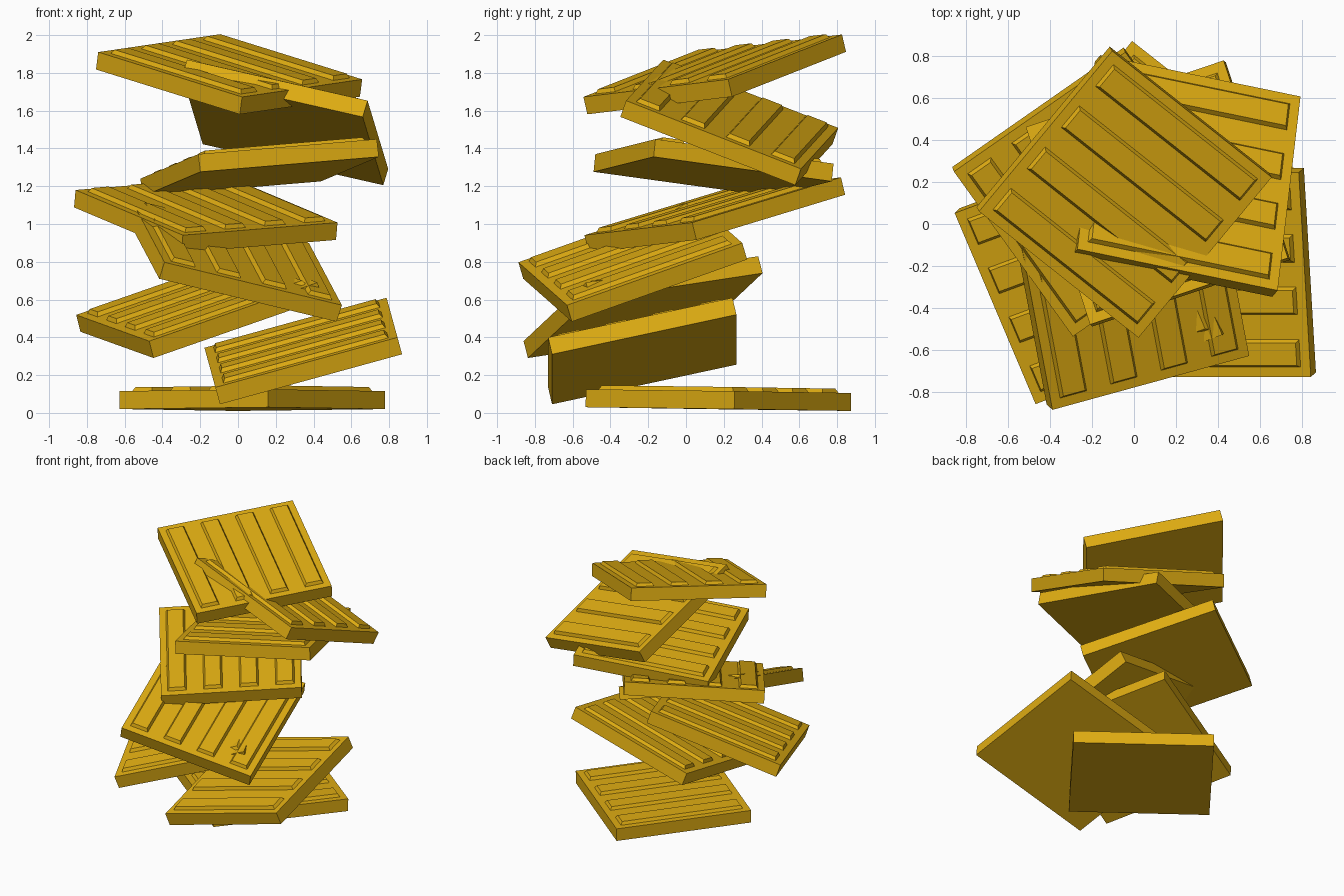
import bpy
import bmesh
from mathutils import Matrix, Vector

cube = bpy.data.objects.get("Cube")
if cube:
    bpy.data.objects.remove(cube, do_unlink=True)

# Single golden yellow material
yellow = bpy.data.materials.new("golden_yellow")
yellow.use_nodes = True
colour = (0.73, 0.41, 0.006, 1.0)
yellow.diffuse_color = colour
shader = next(n for n in yellow.node_tree.nodes if n.type == 'BSDF_PRINCIPLED')
shader.inputs["Base Color"].default_value = colour
shader.inputs["Roughness"].default_value = 0.8

SIDE = 1.0
THICK = 0.095
BAR_COUNT = 4
BAR_FIRST = 0.115
BAR_LENGTH = 0.91
BAR_WIDTH = 0.14
BAR_HEIGHT = 0.022
TAPER = 0.015


def add_block(bm, centre, length, width, low, high, taper=0.0):
    """Box along x whose top shrinks by the taper on every side."""
    made = bmesh.ops.create_cube(bm, size=1.0)
    for v in made["verts"]:
        top = v.co.z > 0
        inset = 2 * taper if top else 0.0
        v.co = Vector((centre[0] + v.co.x * (length - inset),
                       centre[1] + v.co.y * (width - inset),
                       high if top else low))


# Shared tile mesh: square slab with four raised guide bars, slab top at local zero
bm = bmesh.new()
middle = SIDE / 2
add_block(bm, (middle, middle), SIDE, SIDE, -THICK, 0.0)
pitch = (SIDE - 2 * BAR_FIRST) / (BAR_COUNT - 1)
for i in range(BAR_COUNT):
    add_block(bm, (middle, BAR_FIRST + i * pitch), BAR_LENGTH, BAR_WIDTH,
              -0.004, BAR_HEIGHT, TAPER)
tile_mesh = bpy.data.meshes.new("paving_tile")
bm.to_mesh(tile_mesh)
bm.free()
tile_mesh.materials.append(yellow)


def place_tile(name, corner, along, across):
    """Put a tile by one top corner, its bar direction and its cross direction."""
    x = Vector(along).normalized()
    z = x.cross(Vector(across)).normalized()
    y = z.cross(x)
    turn = Matrix((x, y, z)).transposed().to_4x4()
    tile = bpy.data.objects.new(name, tile_mesh)
    bpy.context.collection.objects.link(tile)
    tile.matrix_world = Matrix.Translation(corner) @ turn


# Tumbled stack, from the ground up
STACK = [
    ("ground_tile", (0.16, -0.53, 0.125), (0.62, 0.79, -0.01), (-0.80, 0.64, -0.01)),
    ("leaning_tile", (-0.12, -0.73, 0.135), (0.965, 0.0, 0.265), (-0.06, 0.98, 0.21)),
    ("low_left_tile", (-0.47, -0.86, 0.38), (0.89, 0.33, 0.31), (-0.39, 0.92, 0.14)),
    ("front_tile", (0.55, -0.63, 0.57), (-0.175, 0.93, 0.33), (-0.95, -0.26, 0.23)),
    ("middle_tile", (-0.86, 0.25, 1.18), (0.57, -0.79, -0.24), (0.81, 0.58, 0.07)),
    ("upper_flat_tile", (-0.21, -0.48, 1.37), (0.95, 0.32, 0.08), (-0.31, 0.94, -0.13)),
    ("upper_steep_tile", (-0.27, -0.12, 1.87), (0.97, -0.20, -0.22), (0.10, 0.93, -0.36)),
    ("top_tile", (-0.74, 0.06, 1.91), (0.77, -0.61, -0.24), (0.65, 0.76, 0.09)),
]
for name, corner, along, across in STACK:
    place_tile(name, corner, along, across)
